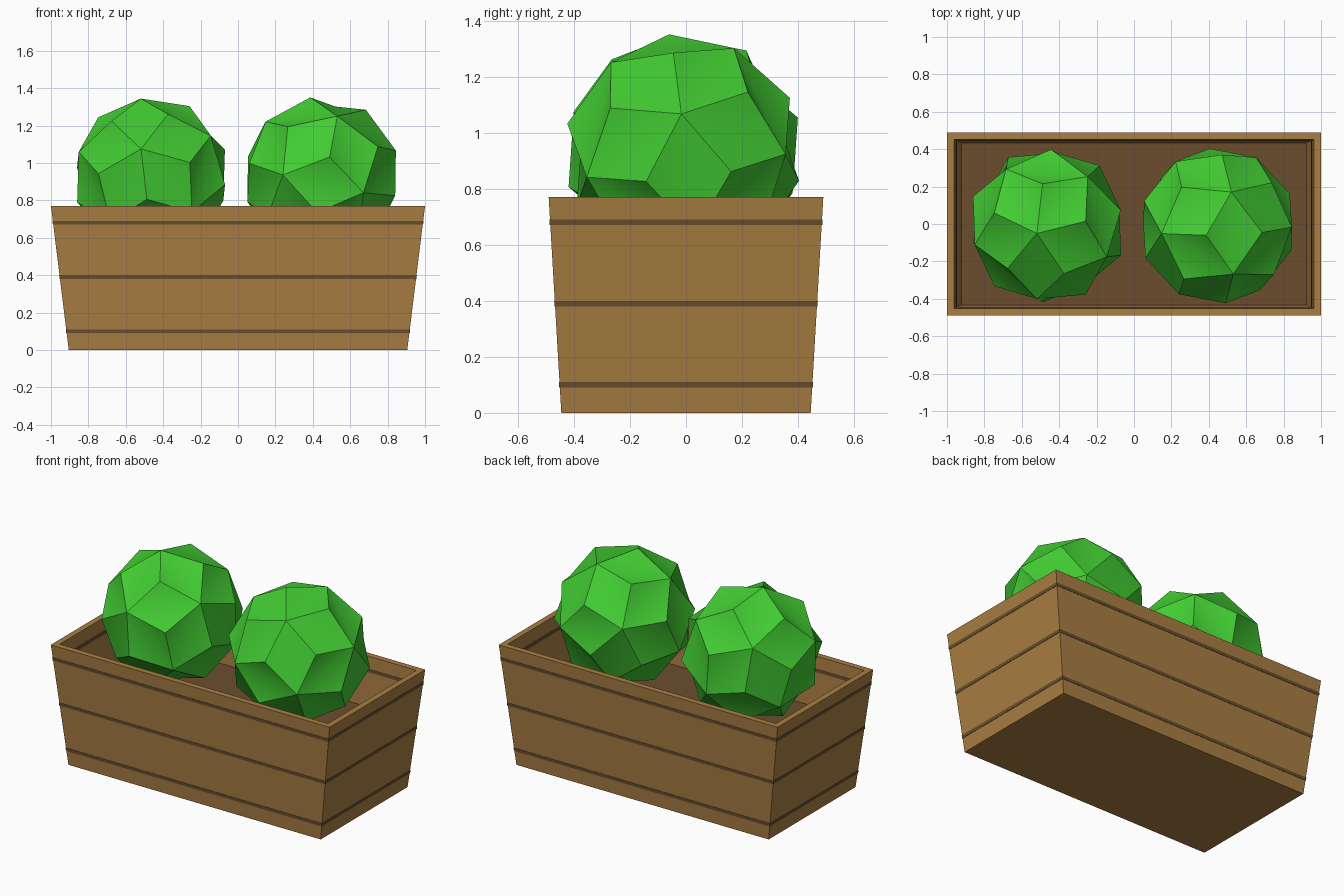
import bpy, bmesh, math
from mathutils import Vector, Matrix

if "Cube" in bpy.data.objects:
    bpy.data.objects.remove(bpy.data.objects["Cube"])


def material(name, rgb):
    m = bpy.data.materials.new(name)
    m.diffuse_color = (*rgb, 1)
    m.use_nodes = True
    m.node_tree.nodes["Principled BSDF"].inputs["Base Color"].default_value = m.diffuse_color
    return m


WOOD = material("wood", (0.40, 0.21, 0.055))
DARK = material("dark brown", (0.145, 0.076, 0.028))
GREEN = material("leaf green", (0.054, 0.60, 0.032))

H, WALL = 0.77, 0.038


def level(z, grow=0.0):
    """Rectangle half sizes of the tapered box at height z."""
    return (0.905 + 0.095 * z / H + grow, 0.445 + 0.045 * z / H + grow, z)


def finish(bm, name, mat):
    bmesh.ops.recalc_face_normals(bm, faces=bm.faces)
    me = bpy.data.meshes.new(name)
    bm.to_mesh(me)
    bm.free()
    me.materials.append(mat)
    ob = bpy.data.objects.new(name, me)
    bpy.context.collection.objects.link(ob)
    return ob


def loft(name, levels, mat, closed=False):
    """Skin a series of rectangles, capped at the ends or closed in a loop."""
    bm = bmesh.new()
    rings = [[bm.verts.new((sx * x, sy * y, z))
              for sx, sy in ((-1, -1), (1, -1), (1, 1), (-1, 1))]
             for x, y, z in levels]
    pairs = list(zip(rings, rings[1:]))
    if closed:
        pairs.append((rings[-1], rings[0]))
    else:
        bm.faces.new(rings[0])
        bm.faces.new(rings[-1])
    for a, b in pairs:
        for i in range(4):
            j = (i + 1) % 4
            bm.faces.new((a[i], a[j], b[j], b[i]))
    return finish(bm, name, mat)


# Tapered wooden box, open at the top
loft("planter_box", [level(0), level(H), level(H, -WALL), level(0.42, -WALL)], WOOD)

# Soil filling
loft("soil", [level(0.425, -WALL), level(0.45, -WALL)], DARK)

# Dark plank joints, showing on both sides of the wall
for i, z in enumerate((0.10, 0.39, 0.68)):
    a, b = z - 0.01, z + 0.01
    loft(f"plank_joint_{i + 1}",
         [level(a, 0.002), level(b, 0.002),
          level(b, -WALL - 0.002), level(a, -WALL - 0.002)], DARK, closed=True)


def bush(name, centre, top, side, r5=0.42, r3=0.428):
    """Icosahedron with every face raised to a point, turned by two of its corners."""
    t = Vector(top).normalized()
    s = Vector(side)
    s = (s - t * s.dot(t)).normalized()
    bm = bmesh.new()
    ring = [t] + [Matrix.Rotation(math.radians(72 * i), 3, t)
                  @ (t + 2 * s) / math.sqrt(5) for i in range(5)]
    for v in ring:
        bm.verts.new(v * r5)
        bm.verts.new(v * -r5)
    bmesh.ops.convex_hull(bm, input=bm.verts[:])
    for v in bmesh.ops.poke(bm, faces=bm.faces[:])["verts"]:
        v.co = v.co.normalized() * r3
    ob = finish(bm, name, GREEN)
    ob.location = centre
    bpy.ops.object.select_all(action='DESELECT')
    ob.select_set(True)
    bpy.context.view_layer.objects.active = ob
    bpy.ops.object.shade_smooth_by_angle(angle=math.radians(40))


# Two round bushes
bush("left_bush", (-0.465, -0.01, 0.93), (-0.054, -0.04, 0.412), (-0.05, -0.40, 0.11))
bush("right_bush", (0.447, -0.01, 0.93), (0.073, 0.18, 0.37), (-0.297, -0.04, 0.29))
